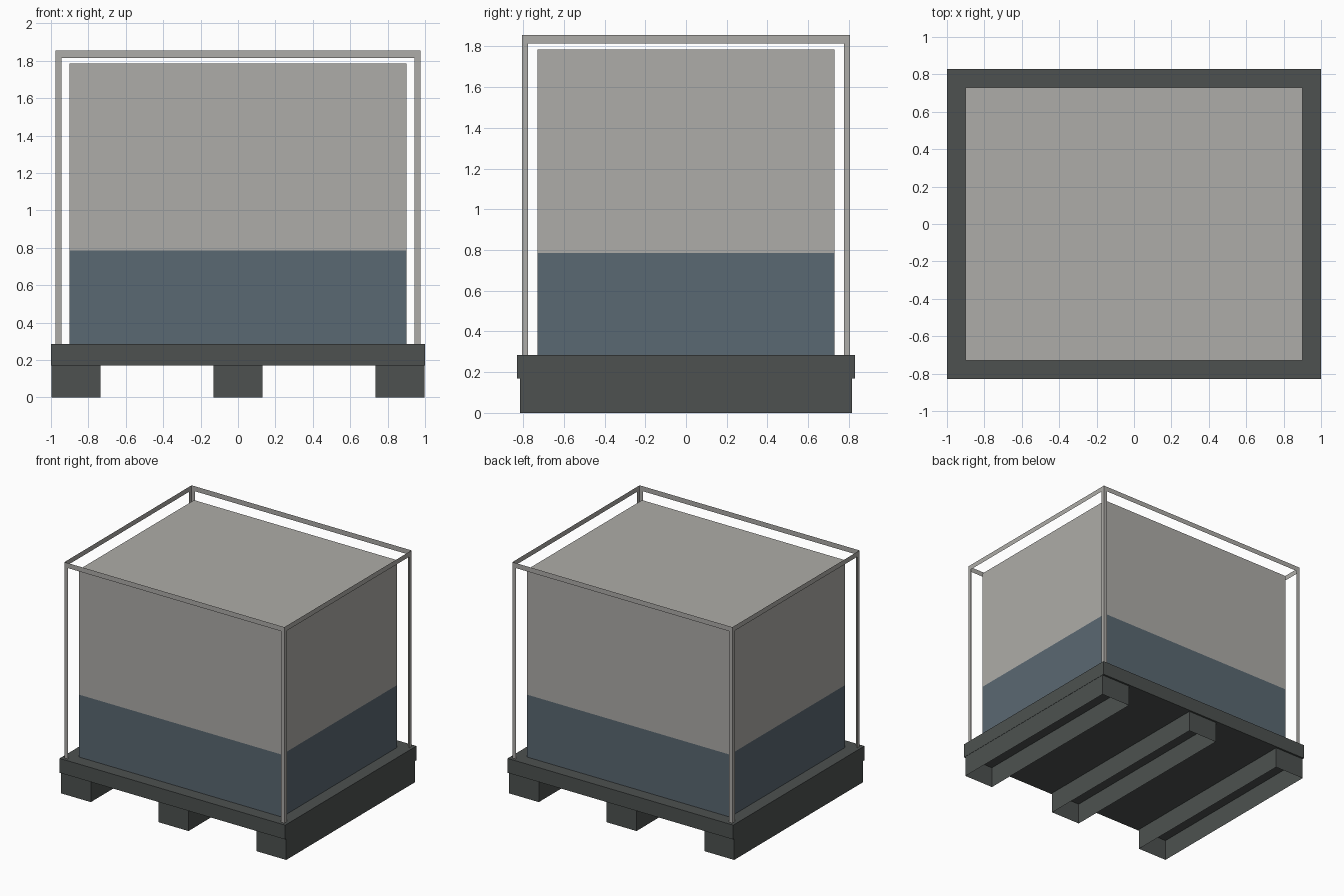
import bpy
import bmesh
from mathutils import Vector

cube = bpy.data.objects.get("Cube")
if cube:
    bpy.data.objects.remove(cube, do_unlink=True)


def material(name, rgb):
    mat = bpy.data.materials.new(name)
    mat.use_nodes = True
    mat.diffuse_color = (*rgb, 1)
    mat.node_tree.nodes["Principled BSDF"].inputs["Base Color"].default_value = (*rgb, 1)
    return mat


light_grey = material("light grey", (0.423, 0.413, 0.392))
slate_blue = material("slate blue", (0.102, 0.138, 0.168))
charcoal = material("charcoal", (0.074, 0.083, 0.08))


def finish(name, bm, *mats):
    mesh = bpy.data.meshes.new(name)
    bm.to_mesh(mesh)
    bm.free()
    for mat in mats:
        mesh.materials.append(mat)
    obj = bpy.data.objects.new(name, mesh)
    bpy.context.collection.objects.link(obj)
    return obj


def box(low, high):
    low, high = Vector(low), Vector(high)
    bm = bmesh.new()
    bmesh.ops.create_cube(bm, size=1)
    bmesh.ops.scale(bm, vec=high - low, verts=bm.verts)
    bmesh.ops.translate(bm, vec=(low + high) / 2, verts=bm.verts)
    return bm


DECK_BOTTOM, DECK_TOP = 0.17, 0.285
BAND_TOP, CARGO_TOP = 0.785, 1.785
FRAME_TOP = 1.855

# Pallet deck
finish("pallet_deck", box((-1, -0.83, DECK_BOTTOM), (1, 0.83, DECK_TOP)), charcoal)

# Hollow runners, open underneath
for name, x in (("right_runner", -0.866), ("middle_runner", 0), ("left_runner", 0.866)):
    bm = box((x - 0.132, -0.815, 0), (x + 0.132, 0.815, DECK_BOTTOM))
    bm.normal_update()
    under = [f for f in bm.faces if f.normal.z < -0.5]
    bmesh.ops.delete(bm, geom=under, context='FACES')
    finish(name, bm, charcoal)

# Cargo block, cut at the top of its coloured lower band
bm = box((-0.9, -0.73, DECK_TOP), (0.9, 0.73, CARGO_TOP))
bmesh.ops.bisect_plane(bm, geom=bm.verts[:] + bm.edges[:] + bm.faces[:],
                       plane_co=(0, 0, BAND_TOP), plane_no=(0, 0, 1))
for face in bm.faces:
    face.material_index = 1 if face.calc_center_median().z < BAND_TOP else 0
finish("cargo_block", bm, light_grey, slate_blue)


# Cage: a sheet-thin arch of two posts and a rail on every side
def arch(name, half, place):
    inner, rail = half - 0.03, FRAME_TOP - 0.04
    bm = bmesh.new()
    for u0, u1, z0, z1 in ((-half, -inner, DECK_TOP, rail),
                           (inner, half, DECK_TOP, rail),
                           (-half, half, rail, FRAME_TOP)):
        bm.faces.new([bm.verts.new(place(u, z))
                      for u, z in ((u0, z0), (u1, z0), (u1, z1), (u0, z1))])
    finish(name, bm, light_grey)


HALF_X, HALF_Y = 0.975, 0.805
arch("front_cage_arch", HALF_X, lambda u, z: (u, -HALF_Y, z))
arch("back_cage_arch", HALF_X, lambda u, z: (-u, HALF_Y, z))
arch("left_cage_arch", HALF_Y, lambda u, z: (HALF_X, u, z))
arch("right_cage_arch", HALF_Y, lambda u, z: (-HALF_X, -u, z))
